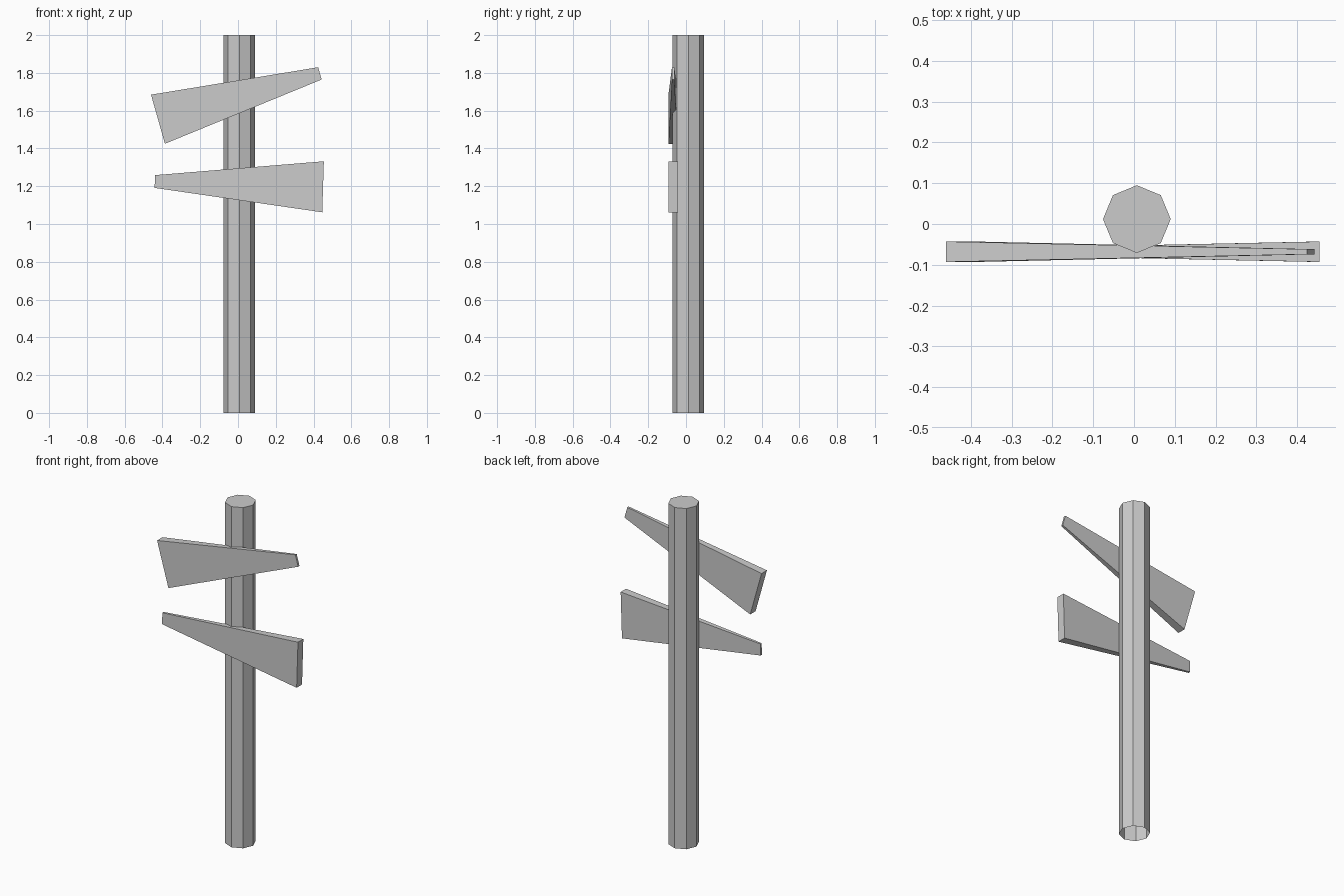
import bpy, bmesh, math
from mathutils import Matrix, Vector

if "Cube" in bpy.data.objects:
    bpy.data.objects.remove(bpy.data.objects["Cube"])


def finish(bm, name):
    mesh = bpy.data.meshes.new(name)
    bm.to_mesh(mesh)
    bm.free()
    obj = bpy.data.objects.new(name, mesh)
    bpy.context.collection.objects.link(obj)
    return obj


# Octagonal post, open underneath where it meets the ground
bm = bmesh.new()
bmesh.ops.create_cone(bm, cap_ends=True, segments=8, radius1=0.083, radius2=0.083,
                      depth=2, matrix=Matrix.Translation((0.007, 0.012, 1)))
bm.normal_update()
bottom = [f for f in bm.faces if f.normal.z < -0.9]
bmesh.ops.delete(bm, geom=bottom, context='FACES_ONLY')
finish(bm, "post")


# Sign board: a plank whose tip is scaled to a quarter of its wide end
def sign_board(name, centre, angle):
    bm = bmesh.new()
    bmesh.ops.create_cube(bm, size=1)
    for v in bm.verts:
        k = 0.25 if v.co.x > 0 else 1
        v.co = Vector((v.co.x * 0.891, v.co.y * 0.05 * k, v.co.z * 0.27 * k))
    obj = finish(bm, name)
    obj.location = centre
    obj.rotation_euler.y = -math.radians(angle)


sign_board("upper_sign", (0.005, -0.068, 1.676), 15.8)
sign_board("lower_sign", (0.005, -0.068, 1.211), 178.2)
